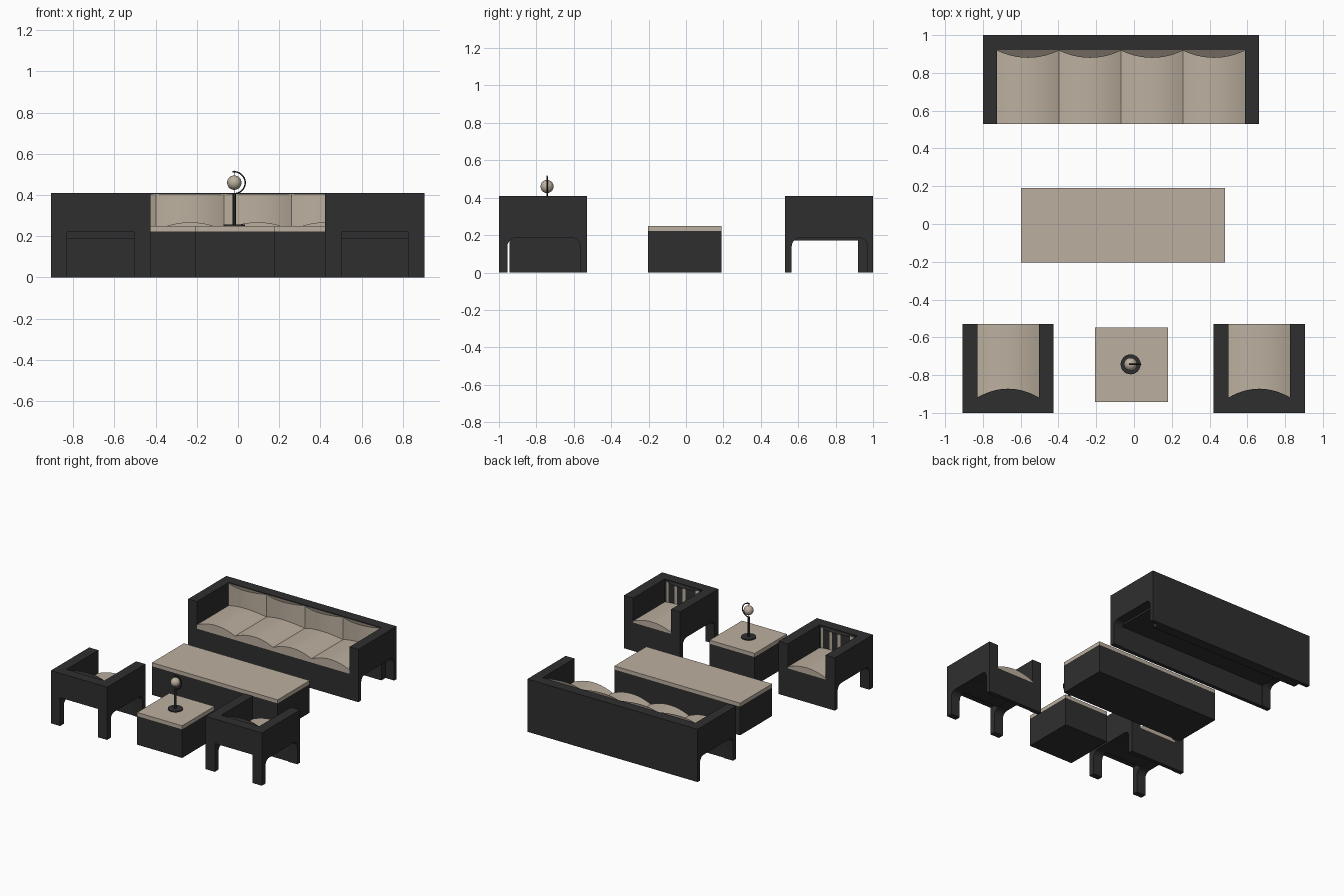
import bpy, bmesh, math
from mathutils import Vector

if "Cube" in bpy.data.objects:
    bpy.data.objects.remove(bpy.data.objects["Cube"])


def material(name, rgb):
    m = bpy.data.materials.new(name)
    m.diffuse_color = (*rgb, 1)
    m.use_nodes = True
    m.node_tree.nodes["Principled BSDF"].inputs["Base Color"].default_value = m.diffuse_color
    return m


DARK = material("charcoal", (0.028, 0.028, 0.028))
BEIGE = material("beige", (0.50, 0.43, 0.345))
TAUPE = material("taupe", (0.16, 0.138, 0.112))


def prism(name, pts, axis, a, b, mats, smooth=False):
    """Extrude a 2D outline along an axis from a to b."""
    place = {"x": lambda u, v, w: (w, u, v),
             "y": lambda u, v, w: (u, w, v),
             "z": lambda u, v, w: (u, v, w)}[axis]
    bm = bmesh.new()
    lo = [bm.verts.new(place(u, v, a)) for u, v in pts]
    hi = [bm.verts.new(place(u, v, b)) for u, v in pts]
    bm.faces.new(lo)
    bm.faces.new(hi)
    for i in range(len(pts)):
        j = (i + 1) % len(pts)
        bm.faces.new((lo[i], lo[j], hi[j], hi[i]))
    bmesh.ops.recalc_face_normals(bm, faces=bm.faces)
    me = bpy.data.meshes.new(name)
    bm.to_mesh(me)
    bm.free()
    ob = bpy.data.objects.new(name, me)
    bpy.context.collection.objects.link(ob)
    for m in mats:
        me.materials.append(m)
    if smooth:
        shade(ob)
    return ob


def shade(ob):
    bpy.ops.object.select_all(action="DESELECT")
    ob.select_set(True)
    bpy.context.view_layer.objects.active = ob
    bpy.ops.object.shade_smooth_by_angle(angle=math.radians(30))


def box(name, x0, x1, y0, y1, z0, z1, mat):
    return prism(name, [(x0, y0), (x1, y0), (x1, y1), (x0, y1)], "z", z0, z1, [mat])


def bulge(u0, u1, base, edge, peak, n=14):
    """Outline with a flat base and a bowed opposite side."""
    pts = [(u0, base)]
    for i in range(n + 1):
        t = i / n
        pts.append((u0 + (u1 - u0) * t, edge + (peak - edge) * 4 * t * (1 - t)))
    return pts + [(u1, base)]


def arm_outline(y0, y1, leg0, leg1, top=0.41, arch=0.185, r=0.045):
    """Side panel with a round-cornered arch between two legs."""
    a, b = y0 + leg0, y1 - leg1
    pts = [(y0, 0), (y0, top), (y1, top), (y1, 0), (b, 0)]
    for cx, start in ((b - r, 0), (a + r, 90)):
        for i in range(7):
            t = math.radians(start + 15 * i)
            pts.append((cx + r * math.cos(t), arch - r + r * math.sin(t)))
    return pts + [(a, 0)]


# Sofa frame
outline = arm_outline(0.53, 1.0, 0.035, 0.03)
prism("sofa_left_arm", outline, "x", -0.80, -0.725, [DARK], True)
prism("sofa_right_arm", outline, "x", 0.588, 0.663, [DARK], True)
box("sofa_back", -0.725, 0.588, 0.92, 1.0, 0, 0.41, DARK)
box("sofa_front_panel", -0.725, 0.588, 0.53, 0.56, 0, 0.20, DARK)
box("sofa_seat_base", -0.725, 0.588, 0.56, 0.92, 0.17, 0.20, DARK)

# Sofa cushions
step = (0.588 + 0.725) / 4
for i in range(4):
    x0 = -0.725 + i * step
    prism(f"sofa_seat_cushion_{i + 1}", bulge(x0, x0 + step, 0.20, 0.23, 0.268),
          "y", 0.53, 0.92, [BEIGE], True)
    c = prism(f"sofa_back_cushion_{i + 1}", bulge(x0, x0 + step, 0.925, 0.918, 0.88),
              "z", 0.22, 0.405, [BEIGE, TAUPE], True)
    for p in c.data.polygons:
        p.material_index = int(p.normal.z > 0.9)

# Armchairs
outline = arm_outline(-1.0, -0.53, 0.045, 0.035)
for side, x0 in (("left", -0.908), ("right", 0.422)):
    x1, a, b = x0 + 0.483, x0 + 0.079, x0 + 0.404
    prism(f"{side}_chair_outer_arm", outline, "x", x0, a, [DARK], True)
    prism(f"{side}_chair_inner_arm", outline, "x", b, x1, [DARK], True)
    box(f"{side}_chair_back", a, b, -1.0, -0.92, 0.22, 0.41, DARK)
    box(f"{side}_chair_front_panel", a, b, -0.56, -0.53, 0, 0.22, DARK)
    box(f"{side}_chair_seat_base", a, b, -0.92, -0.56, 0.19, 0.22, DARK)
    prism(f"{side}_chair_seat_cushion", bulge(a, b, 0.22, 0.232, 0.268),
          "y", -0.92, -0.53, [BEIGE], True)
    c = prism(f"{side}_chair_back_cushion", bulge(a, b, -0.925, -0.918, -0.872),
              "z", 0.22, 0.405, [DARK, BEIGE], True)
    # Narrow light bands on the dark backrest
    for p in c.data.polygons:
        col = int((p.center.x - a) / (b - a) * 14)
        p.material_index = int(p.normal.y > 0.5 and col in (1, 5, 8, 12))

# Tables with light tops
for name, x0, x1, y0, y1 in (("coffee_table", -0.598, 0.483, -0.203, 0.19),
                             ("side_table", -0.207, 0.18, -0.943, -0.547)):
    box(name + "_body", x0, x1, y0, y1, 0, 0.222, DARK)
    box(name + "_top", x0, x1, y0, y1, 0.222, 0.25, BEIGE)


# Globe ornament
def cylinder(name, r, z0, z1, n=24):
    ring = [(GX + r * math.cos(math.tau * i / n), GY + r * math.sin(math.tau * i / n))
            for i in range(n)]
    return prism(name, ring, "z", z0, z1, [DARK], True)


GX, GY, GZ = -0.018, -0.743, 0.46
cylinder("globe_base", 0.053, 0.25, 0.258)
cylinder("globe_stem", 0.009, 0.258, 0.408, 12)
cylinder("globe_axis", 0.002, 0.405, 0.518, 8)
bpy.ops.mesh.primitive_uv_sphere_add(segments=24, ring_count=14, radius=0.035,
                                     location=(GX, GY, GZ))
ball = bpy.context.object
ball.name = "globe_ball"
ball.data.materials.append(BEIGE)
shade(ball)

# Half-ring holder around the ball
cu = bpy.data.curves.new("globe_meridian", "CURVE")
cu.dimensions = "3D"
cu.bevel_depth = 0.004
cu.bevel_resolution = 1
cu.use_fill_caps = True
sp = cu.splines.new("POLY")
sp.points.add(16)
for i, p in enumerate(sp.points):
    t = math.radians(-95 + 195 * i / 16)
    p.co = (GX + 0.053 * math.cos(t), GY, GZ + 0.053 * math.sin(t), 1)
cu.materials.append(DARK)
bpy.context.collection.objects.link(bpy.data.objects.new("globe_meridian", cu))
